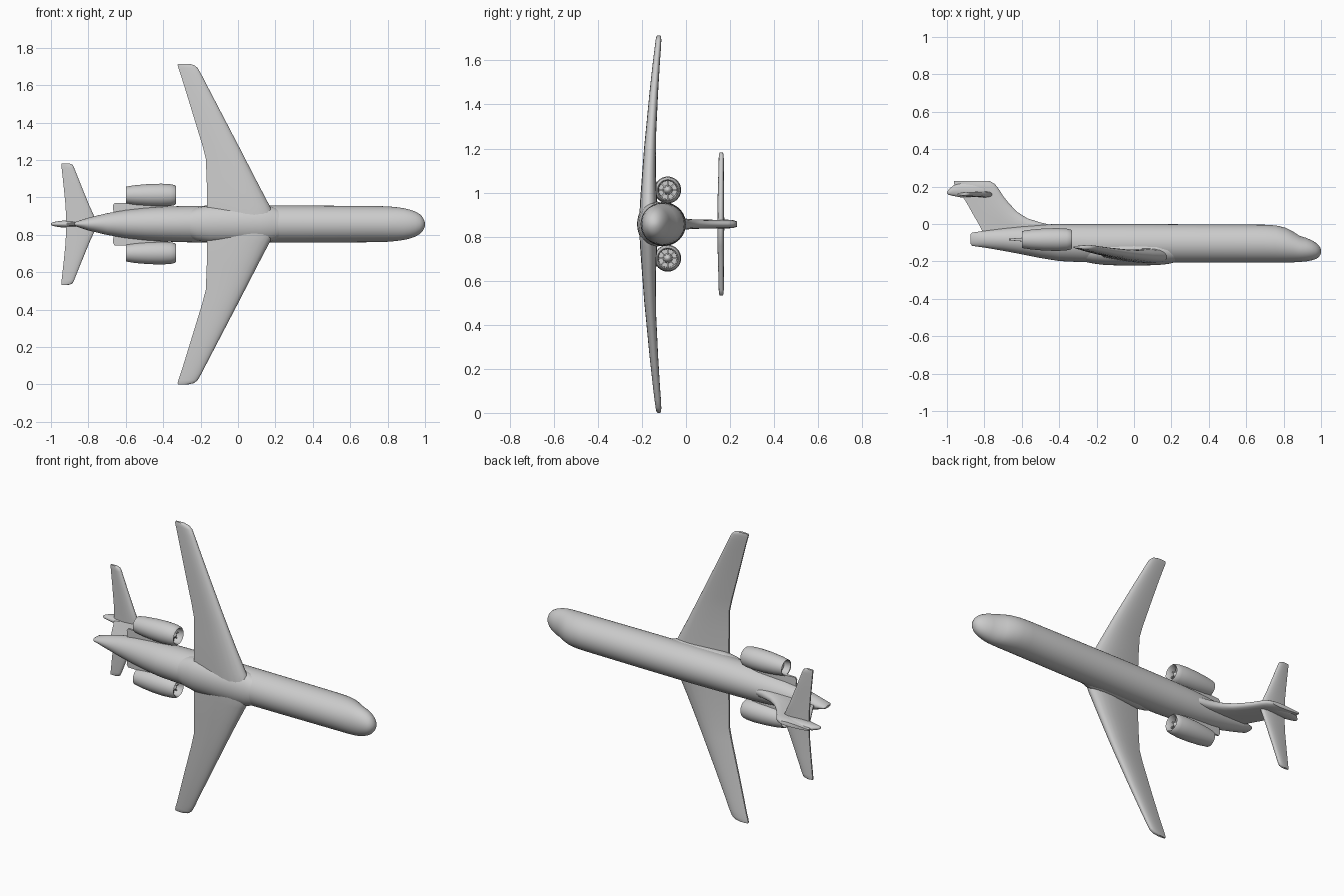
import bpy, bmesh, math
from mathutils import Vector

ZC = 0.857  # height of the fuselage axis (aircraft rests on a wing tip, its roof faces +y)

paint = bpy.data.materials.new("light grey")
paint.diffuse_color = (0.6, 0.6, 0.6, 1)


def loft(name, rings, angle=50):
    """Skin a list of equal-length rings and cap both ends."""
    bm = bmesh.new()
    rows = [[bm.verts.new(p) for p in ring] for ring in rings]
    n = len(rows[0])
    for a, b in zip(rows, rows[1:]):
        for i in range(n):
            j = (i + 1) % n
            bm.faces.new((a[i], a[j], b[j], b[i]))
    bm.faces.new(rows[0])
    bm.faces.new(rows[-1])
    bmesh.ops.recalc_face_normals(bm, faces=bm.faces)
    mesh = bpy.data.meshes.new(name)
    bm.to_mesh(mesh)
    bm.free()
    obj = bpy.data.objects.new(name, mesh)
    bpy.context.collection.objects.link(obj)
    mesh.materials.append(paint)
    bpy.ops.object.select_all(action='DESELECT')
    obj.select_set(True)
    bpy.context.view_layer.objects.active = obj
    bpy.ops.object.shade_smooth_by_angle(angle=math.radians(angle))
    return obj


def body(name, stations, n=40):
    """Oval rings along x; station = x, bottom y, top y, half width."""
    return loft(name, [[Vector((x, (lo + hi) / 2 + (hi - lo) / 2 * math.sin(t),
                                ZC + w * math.cos(t)))
                        for t in (2 * math.pi * i / n for i in range(n))]
                       for x, lo, hi, w in stations])


def foil(lead, trail, thick, n=11):
    """Closed airfoil outline as (x, offset) pairs, round nose and thin tail."""
    def half(u):
        return thick * (1.48 * math.sqrt(u) - 0.63 * u - 1.76 * u**2
                        + 1.42 * u**3 - 0.46 * u**4) + 0.003
    us = [(1 - math.cos(math.pi * i / n)) / 2 for i in range(n + 1)]
    top = [(lead + (trail - lead) * u, half(u)) for u in us]
    return top + [(x, -h) for x, h in reversed(top)]


def wing(name, sections):
    """Both halves of a flat surface; section = span, lead x, trail x, y, thickness."""
    full = [(-s, *r) for s, *r in reversed(sections) if s > 0] + list(sections)
    return loft(name, [[Vector((x, y + o, ZC + s)) for x, o in foil(a, b, t)]
                       for s, a, b, y, t in full])


# Fuselage with drooped nose and blade-like tail cone
body("fuselage", [
    (-0.875, -0.105, -0.055, 0.006), (-0.865, -0.117, -0.046, 0.013),
    (-0.80, -0.126, -0.036, 0.034), (-0.70, -0.143, -0.022, 0.058),
    (-0.60, -0.162, -0.010, 0.075), (-0.50, -0.182, -0.003, 0.086),
    (-0.40, -0.198, 0.0, 0.093), (-0.28, -0.204, 0.0, 0.097),
    (0.0, -0.206, 0.0, 0.100), (0.35, -0.206, -0.002, 0.099),
    (0.70, -0.206, -0.004, 0.097), (0.76, -0.206, -0.008, 0.096),
    (0.81, -0.206, -0.020, 0.094), (0.85, -0.205, -0.040, 0.090),
    (0.885, -0.203, -0.063, 0.085), (0.92, -0.200, -0.074, 0.077),
    (0.95, -0.194, -0.087, 0.066), (0.973, -0.187, -0.101, 0.052),
    (0.988, -0.177, -0.115, 0.036), (0.997, -0.163, -0.128, 0.018),
    (1.0, -0.150, -0.140, 0.005)])

# Belly fairing around the wing root
body("belly_fairing", [
    (-0.30, -0.195, -0.10, 0.060), (-0.22, -0.211, -0.08, 0.088),
    (-0.15, -0.220, -0.07, 0.100), (0.0, -0.222, -0.06, 0.103),
    (0.12, -0.220, -0.07, 0.102), (0.18, -0.214, -0.08, 0.093),
    (0.24, -0.200, -0.10, 0.070)])

# Swept main wing
wing("main_wing", [
    (0.0, 0.215, -0.165, -0.170, 0.080), (0.10, 0.168, -0.165, -0.170, 0.072),
    (0.22, 0.105, -0.167, -0.168, 0.058), (0.35, 0.038, -0.172, -0.163, 0.048),
    (0.42, 0.002, -0.190, -0.159, 0.042), (0.60, -0.092, -0.245, -0.146, 0.033),
    (0.74, -0.165, -0.288, -0.134, 0.026), (0.80, -0.196, -0.307, -0.128, 0.023),
    (0.835, -0.216, -0.319, -0.125, 0.020), (0.850, -0.235, -0.323, -0.124, 0.016),
    (0.857, -0.265, -0.320, -0.123, 0.008)])

# High tailplane
wing("tailplane", [
    (0.0, -0.750, -0.918, 0.158, 0.026), (0.10, -0.795, -0.922, 0.158, 0.024),
    (0.20, -0.836, -0.932, 0.159, 0.020), (0.30, -0.876, -0.943, 0.160, 0.017),
    (0.318, -0.885, -0.945, 0.160, 0.014), (0.325, -0.905, -0.944, 0.160, 0.007)])

# Swept fin with a curved root; section = y, lead x, trail x, thickness
fin = [(-0.06, -0.36, -0.80, 0.050), (-0.01, -0.42, -0.825, 0.046),
       (0.008, -0.50, -0.835, 0.042), (0.03, -0.57, -0.848, 0.038),
       (0.065, -0.625, -0.868, 0.036), (0.11, -0.668, -0.893, 0.034),
       (0.15, -0.70, -0.918, 0.033), (0.19, -0.725, -0.95, 0.033),
       (0.215, -0.745, -0.962, 0.030), (0.231, -0.775, -0.962, 0.018)]
loft("fin", [[Vector((x, y, ZC + o)) for x, o in foil(a, b, t)] for y, a, b, t in fin])

# Bullet fairing where fin and tailplane meet
body("tail_bullet", [
    (-1.0, 0.164, 0.172, 0.004), (-0.99, 0.156, 0.184, 0.010),
    (-0.965, 0.150, 0.208, 0.015), (-0.93, 0.143, 0.220, 0.019),
    (-0.86, 0.138, 0.222, 0.021), (-0.78, 0.140, 0.215, 0.019),
    (-0.735, 0.160, 0.195, 0.008)], 20)

# Engines: outer shell, hollow intake and exhaust in one turned profile
shell = [(-0.56, 0.004), (-0.56, 0.036), (-0.598, 0.041), (-0.60, 0.045),
         (-0.55, 0.053), (-0.48, 0.059), (-0.41, 0.061), (-0.36, 0.058),
         (-0.338, 0.053), (-0.331, 0.047), (-0.335, 0.042), (-0.375, 0.041),
         (-0.375, 0.022), (-0.355, 0.013), (-0.345, 0.003)]
for side, label in ((1, "upper"), (-1, "lower")):
    centre = Vector((0, -0.083, ZC + side * 0.155))
    loft(label + "_engine", [[centre + Vector((x, r * math.cos(t), r * math.sin(t)))
                              for t in (2 * math.pi * i / 32 for i in range(32))]
                             for x, r in shell])
    # Fan blades behind the intake lip
    for k in range(8):
        t = 2 * math.pi * k / 8
        out = Vector((0, math.cos(t), math.sin(t)))
        across = Vector((0, -math.sin(t), math.cos(t))) * 0.003
        loft(f"{label}_fan_blade_{k + 1}", [
            [centre + out * r + across * a + Vector((x, 0, 0))
             for a, x in ((-1, -0.378), (1, -0.378), (1, -0.362), (-1, -0.362))]
            for r in (0.012, 0.042)], 30)
    # Pylon joining engine and fuselage
    loft(label + "_pylon", [[Vector((x, -0.083 + o, ZC + side * s))
                             for x, o in foil(a, b, 0.026)]
                            for s, a, b in ((0.03, -0.37, -0.665), (0.10, -0.375, -0.668),
                                            (0.114, -0.38, -0.66))])
